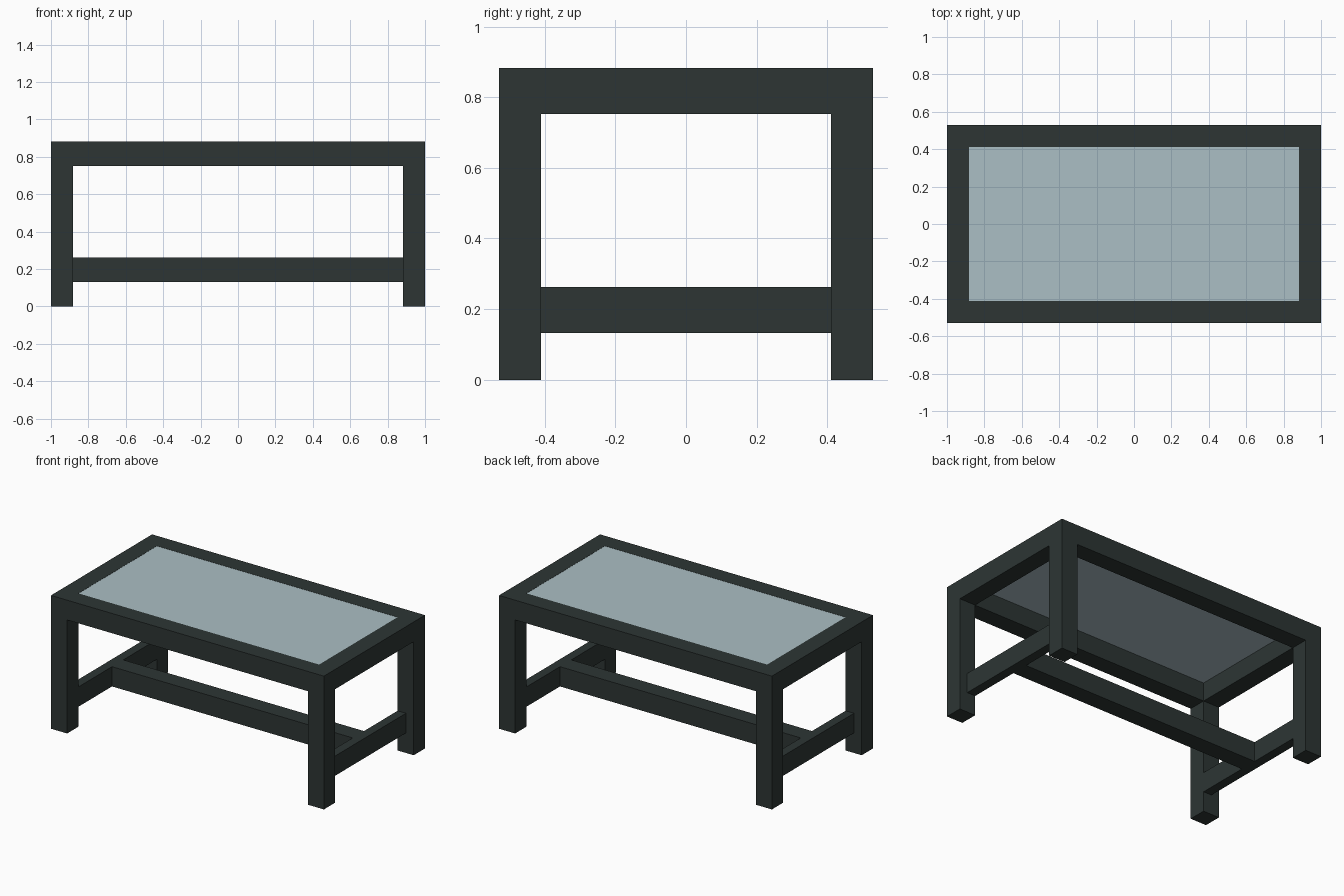
import bpy

if "Cube" in bpy.data.objects:
    bpy.data.objects.remove(bpy.data.objects["Cube"])

# Overall proportions
X, Y, H = 1.0, 0.529, 0.883      # half length, half depth, height
W = 0.118                        # post and rail width
RAIL = 0.752                     # underside of top rails
S0, S1 = 0.132, 0.263            # stretcher bottom and top
STRETCH_OUT = 0.943              # outer face of side stretchers


def material(name, rgb):
    m = bpy.data.materials.new(name)
    m.diffuse_color = (*rgb, 1.0)
    m.use_nodes = True
    m.node_tree.nodes["Principled BSDF"].inputs["Base Color"].default_value = m.diffuse_color
    return m


def box(name, x, y, z, mat):
    """Box from (min, max) ranges on each axis."""
    corners = [(a, b, c) for a in x for b in y for c in z]
    faces = [(0, 1, 3, 2), (4, 6, 7, 5), (0, 4, 5, 1),
             (2, 3, 7, 6), (0, 2, 6, 4), (1, 5, 7, 3)]
    mesh = bpy.data.meshes.new(name)
    mesh.from_pydata(corners, [], faces)
    mesh.materials.append(mat)
    ob = bpy.data.objects.new(name, mesh)
    bpy.context.collection.objects.link(ob)
    return ob


def span(side, a, b):
    """Range a..b mirrored to the given side."""
    return tuple(sorted((side * a, side * b)))


frame = material("dark_painted_frame", (0.026, 0.036, 0.034))
glass = material("pale_blue_glass", (0.41, 0.52, 0.555))

for sx, xn in ((-1, "left"), (1, "right")):
    # Legs
    for sy, yn in ((-1, "front"), (1, "back")):
        box(f"{yn}_{xn}_leg", span(sx, X - W, X), span(sy, Y - W, Y), (0, RAIL), frame)
    # Short top rail and inset side stretcher
    box(f"{xn}_top_rail", span(sx, X - W, X), (-Y + W, Y - W), (RAIL, H), frame)
    box(f"{xn}_stretcher", span(sx, X - W, STRETCH_OUT), (-Y + W, Y - W), (S0, S1), frame)

# Long top rails
for sy, yn in ((-1, "front"), (1, "back")):
    box(f"{yn}_top_rail", (-X, X), span(sy, Y - W, Y), (RAIL, H), frame)

# Central long stretcher joining the side stretchers
box("centre_stretcher", (-X + W, X - W), (-W / 2, W / 2), (S0, S1), frame)

# Glass panel set into the top frame
box("glass_top", (-X + W, X - W), (-Y + W, Y - W), (H - 0.008, H - 0.001), glass)
